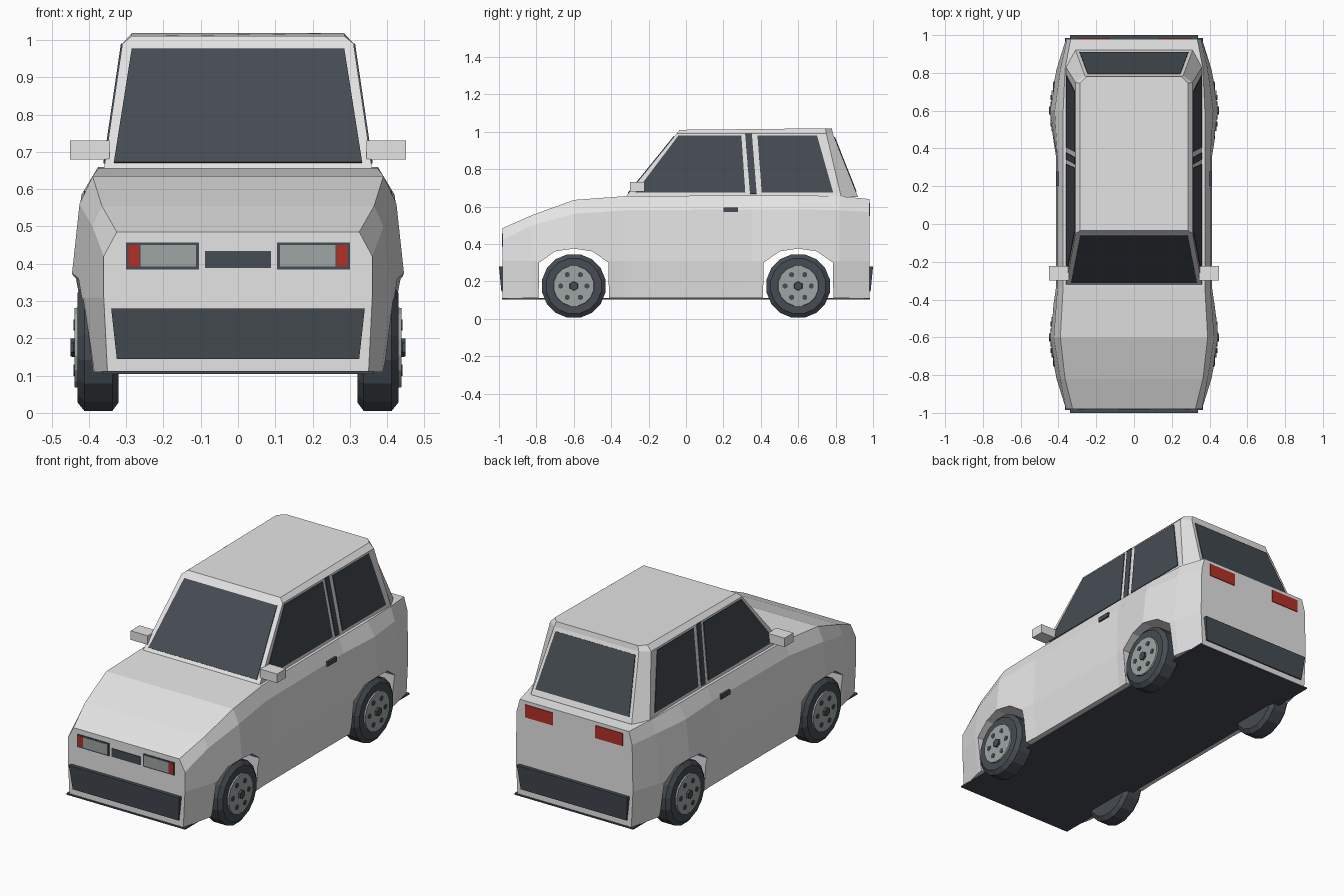
import bpy, bmesh, math
from mathutils import Vector
from mathutils.geometry import normal

cube = bpy.data.objects.get("Cube")
if cube:
    bpy.data.objects.remove(cube, do_unlink=True)


def material(name, rgb):
    m = bpy.data.materials.new(name)
    m.use_nodes = True
    m.diffuse_color = (*rgb, 1)
    m.node_tree.nodes["Principled BSDF"].inputs["Base Color"].default_value = (*rgb, 1)
    return m


PAINT = material("light grey paint", (0.78, 0.78, 0.78))
DARK = material("dark slate", (0.06, 0.072, 0.085))
METAL = material("mid grey metal", (0.34, 0.38, 0.37))
RED = material("lamp red", (0.45, 0.03, 0.02))


def loft(name, rings, mat):
    """Closed solid through a series of rings with equal point counts."""
    bm = bmesh.new()
    rows = [[bm.verts.new(p) for p in ring] for ring in rings]
    n = len(rows[0])
    for a, b in zip(rows, rows[1:]):
        for i in range(n):
            j = (i + 1) % n
            bm.faces.new((a[i], a[j], b[j], b[i]))
    bm.faces.new(rows[0])
    bm.faces.new(rows[-1])
    bmesh.ops.recalc_face_normals(bm, faces=bm.faces)
    mesh = bpy.data.meshes.new(name)
    bm.to_mesh(mesh)
    bm.free()
    mesh.materials.append(mat)
    obj = bpy.data.objects.new(name, mesh)
    bpy.context.collection.objects.link(obj)
    return obj


def panel(name, pts, mat, proud=0.004):
    """Thin plate straddling the plane of its outline."""
    pts = [Vector(p) for p in pts]
    n = normal(pts[:4]) * proud
    return loft(name, [[p - n for p in pts], [p + n for p in pts]], mat)


def box(name, x, y, z, mat):
    rings = [[(x[0], y[0], h), (x[1], y[0], h), (x[1], y[1], h), (x[0], y[1], h)] for h in z]
    return loft(name, rings, mat)


def turned(name, side, y, z, profile, sides, mat):
    """Solid turned about an axis along x; profile is (x, radius)."""
    turn = [(i + 0.5) * math.tau / sides for i in range(sides)]
    return loft(name, [[(side * x, y + r * math.cos(a), z + r * math.sin(a)) for a in turn]
                       for x, r in profile], mat)


def mirrored(half):
    return half + [(-x, *rest) for x, *rest in reversed(half)]


# Lower body: y, hood edge x and z, belt x and z, widest x, sill x
SECTIONS = [
    (-0.98, 0.325, 0.485, 0.36, 0.42, 0.36, 0.35),
    (-0.82, 0.365, 0.555, 0.39, 0.50, 0.41, 0.385),
    (-0.60, 0.39, 0.635, 0.425, 0.56, 0.452, 0.41),
    (-0.33, 0.375, 0.655, 0.405, 0.58, 0.412, 0.395),
    (0.35, 0.375, 0.66, 0.405, 0.585, 0.412, 0.395),
    (0.60, 0.375, 0.66, 0.42, 0.585, 0.452, 0.41),
    (0.82, 0.365, 0.655, 0.39, 0.58, 0.41, 0.385),
    (0.98, 0.335, 0.64, 0.355, 0.57, 0.36, 0.35),
]
rings = []
for y, hx, hz, bx, bz, wx, sx in SECTIONS:
    half = [(sx, y, 0.11), (wx, y, 0.31), (bx, y, bz), (hx, y, hz)]
    rings.append(mirrored(half))
body = loft("body", rings, PAINT)

# Wheel arches cut right through the body
ARCH = [(-0.19, 0.0), (-0.185, 0.30), (-0.1, 0.36), (0, 0.375), (0.1, 0.36), (0.185, 0.30), (0.19, 0.0)]
for yc in (-0.6, 0.6):
    cutter = loft("arch_cutter", [[(x, yc + dy, z) for dy, z in ARCH] for x in (-0.6, 0.6)], PAINT)
    cutter.hide_render = True
    mod = body.modifiers.new("arch", "BOOLEAN")
    mod.object = cutter
    mod.operation = "DIFFERENCE"
    mod.solver = "EXACT"
    bpy.context.view_layer.objects.active = body
    bpy.ops.object.modifier_apply(modifier=mod.name)
    bpy.data.objects.remove(cutter, do_unlink=True)

# Underside
box("floor", (-0.365, 0.365), (-0.985, 0.985), (0.104, 0.112), DARK)

# Cabin with cut rear corners and a chamfered roof
loft("cabin", [mirrored(half) for half in (
    [(0.36, -0.325, 0.65), (0.36, 0.83, 0.65), (0.31, 0.92, 0.65)],
    [(0.31, -0.05, 0.99), (0.31, 0.75, 0.99), (0.26, 0.785, 0.99)],
    [(0.285, -0.035, 1.01), (0.285, 0.745, 1.018), (0.25, 0.78, 1.018)],
)], PAINT)


def screen_y(z):
    return -0.325 + (z - 0.65) * 0.809


def tail_y(z):
    return 0.92 - (z - 0.65) * 0.397


def side_x(z):
    return 0.36 - (z - 0.65) * 0.147


# Windscreen and rear window
for name, plane, lo, hi, wide, narrow in (("windscreen", screen_y, 0.67, 0.975, 0.333, 0.285),
                                          ("rear_window", tail_y, 0.68, 0.97, 0.288, 0.245)):
    panel(name, [(-wide, plane(lo), lo), (wide, plane(lo), lo),
                 (narrow, plane(hi), hi), (-narrow, plane(hi), hi)], DARK)

# Side glass and pillar strip: lower y pair, upper y pair, height range
SIDE_GLASS = {
    "front_side_window": (-0.27, 0.317, 0.296, -0.04, 0.675, 0.98),
    "pillar_strip": (0.342, 0.378, 0.352, 0.316, 0.668, 0.99),
    "rear_side_window": (0.405, 0.787, 0.70, 0.382, 0.675, 0.98),
}
for s, side in ((1, "left"), (-1, "right")):
    for name, (a, b, c, d, lo, hi) in SIDE_GLASS.items():
        xl, xh = s * side_x(lo), s * side_x(hi)
        panel(f"{side}_{name}", [(xl, a, lo), (xl, b, lo), (xh, c, hi), (xh, d, hi)], DARK)

    # Mirror and door handle
    box(f"{side}_mirror", (s * 0.345, s * 0.45), (-0.30, -0.222), (0.68, 0.73), PAINT)
    box(f"{side}_door_handle", (s * 0.39, s * 0.413), (0.2, 0.278), (0.57, 0.595), DARK)

    # Headlight cluster and tail light
    for name, x0, x1, z0, z1, mat, proud in (
            ("headlight_frame", 0.105, 0.30, 0.385, 0.457, DARK, 0.003),
            ("headlight_lens", 0.112, 0.262, 0.392, 0.45, METAL, 0.0048),
            ("indicator", 0.264, 0.294, 0.392, 0.45, RED, 0.0048)):
        panel(f"{side}_{name}", [(s * x0, -0.98, z0), (s * x1, -0.98, z0),
                                 (s * x1, -0.98, z1), (s * x0, -0.98, z1)], mat, proud)
    panel(f"{side}_tail_light", [(s * 0.13, 0.98, 0.55), (s * 0.30, 0.98, 0.55),
                                 (s * 0.30, 0.98, 0.62), (s * 0.13, 0.98, 0.62)], RED)

    # Wheels: tyre, hub disc, centre cap and ring of six nuts
    for y, end in ((-0.6, "front"), (0.6, "rear")):
        tag, z = f"{side}_{end}", 0.175
        turned(f"{tag}_tyre", s, y, z, [(0.32, 0.15), (0.337, 0.173), (0.412, 0.173),
                                        (0.43, 0.15), (0.43, 0.115)], 16, DARK)
        turned(f"{tag}_hub", s, y, z, [(0.42, 0.112), (0.438, 0.108)], 16, METAL)
        turned(f"{tag}_hub_cap", s, y, z, [(0.43, 0.026), (0.449, 0.024)], 6, DARK)
        for i in range(6):
            a = i * math.tau / 6
            turned(f"{tag}_wheel_nut", s, y + 0.07 * math.cos(a), z + 0.07 * math.sin(a),
                   [(0.43, 0.015), (0.441, 0.015)], 6, DARK)

# Grille
panel("grille", [(-0.088, -0.98, 0.388), (0.088, -0.98, 0.388),
                 (0.088, -0.98, 0.434), (-0.088, -0.98, 0.434)], DARK)

# Bumpers, leaning out towards the top
for s, name in ((-1, "front_bumper"), (1, "rear_bumper")):
    loft(name, [[(-w, s * 0.96, z), (w, s * 0.96, z), (w, s * y, z), (-w, s * y, z)]
                for w, y, z in ((0.325, 0.987, 0.145), (0.34, 1.0, 0.28))], DARK)
